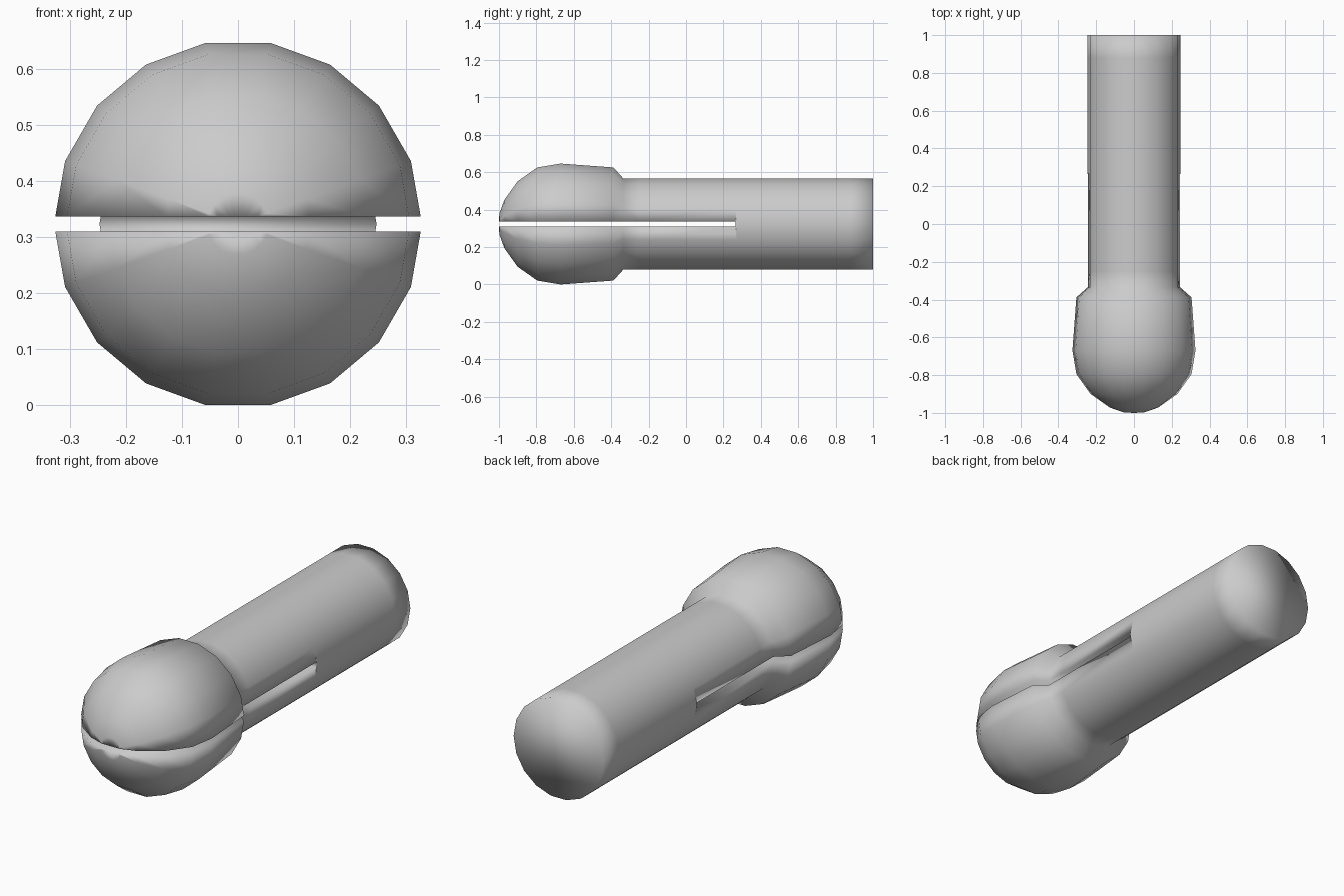
import bpy, bmesh, math

if "Cube" in bpy.data.objects:
    bpy.data.objects.remove(bpy.data.objects["Cube"])

SIDES = 18
CZ = 0.323          # height of the pin axis

# Turned profile along y: (y, radius)
profile = [(-0.998, 0.055), (-0.972, 0.13), (-0.9, 0.232), (-0.795, 0.307),
           (-0.67, 0.328), (-0.388, 0.307), (-0.335, 0.247), (-0.25, 0.247),
           (0.27, 0.247), (0.88, 0.247), (1.0, 0.247)]

# Pin body: round head and straight shank
bm = bmesh.new()
rings = []
for y, r in profile:
    rings.append([bm.verts.new((r * math.cos(2 * math.pi * i / SIDES), y,
                                CZ + r * math.sin(2 * math.pi * i / SIDES)))
                  for i in range(SIDES)])
for a, b in zip(rings, rings[1:]):
    for i in range(SIDES):
        j = (i + 1) % SIDES
        bm.faces.new((a[i], a[j], b[j], b[i]))
tip = bm.verts.new((0, -1.0, CZ))
for i in range(SIDES):
    bm.faces.new((tip, rings[0][(i + 1) % SIDES], rings[0][i]))
bm.faces.new(rings[-1])
bmesh.ops.recalc_face_normals(bm, faces=bm.faces)
mesh = bpy.data.meshes.new("slotted_pin")
bm.to_mesh(mesh)
bm.free()
pin = bpy.data.objects.new("slotted_pin", mesh)
bpy.context.collection.objects.link(pin)

# Slot cutter: thin slab through the head and part of the shank
bpy.ops.mesh.primitive_cube_add(size=1, location=(0, (0.265 - 1.2) / 2, CZ))
cutter = bpy.context.object
cutter.name = "slot_cutter"
cutter.scale = (1, 1.465, 0.026)
cutter.hide_render = True

cut = pin.modifiers.new("slot", 'BOOLEAN')
cut.operation = 'DIFFERENCE'
cut.solver = 'EXACT'
cut.object = cutter
bpy.ops.object.select_all(action='DESELECT')
pin.select_set(True)
bpy.context.view_layer.objects.active = pin
bpy.ops.object.modifier_apply(modifier="slot")
bpy.data.objects.remove(cutter)

# Soft shading over the whole part
bpy.ops.object.shade_smooth()
